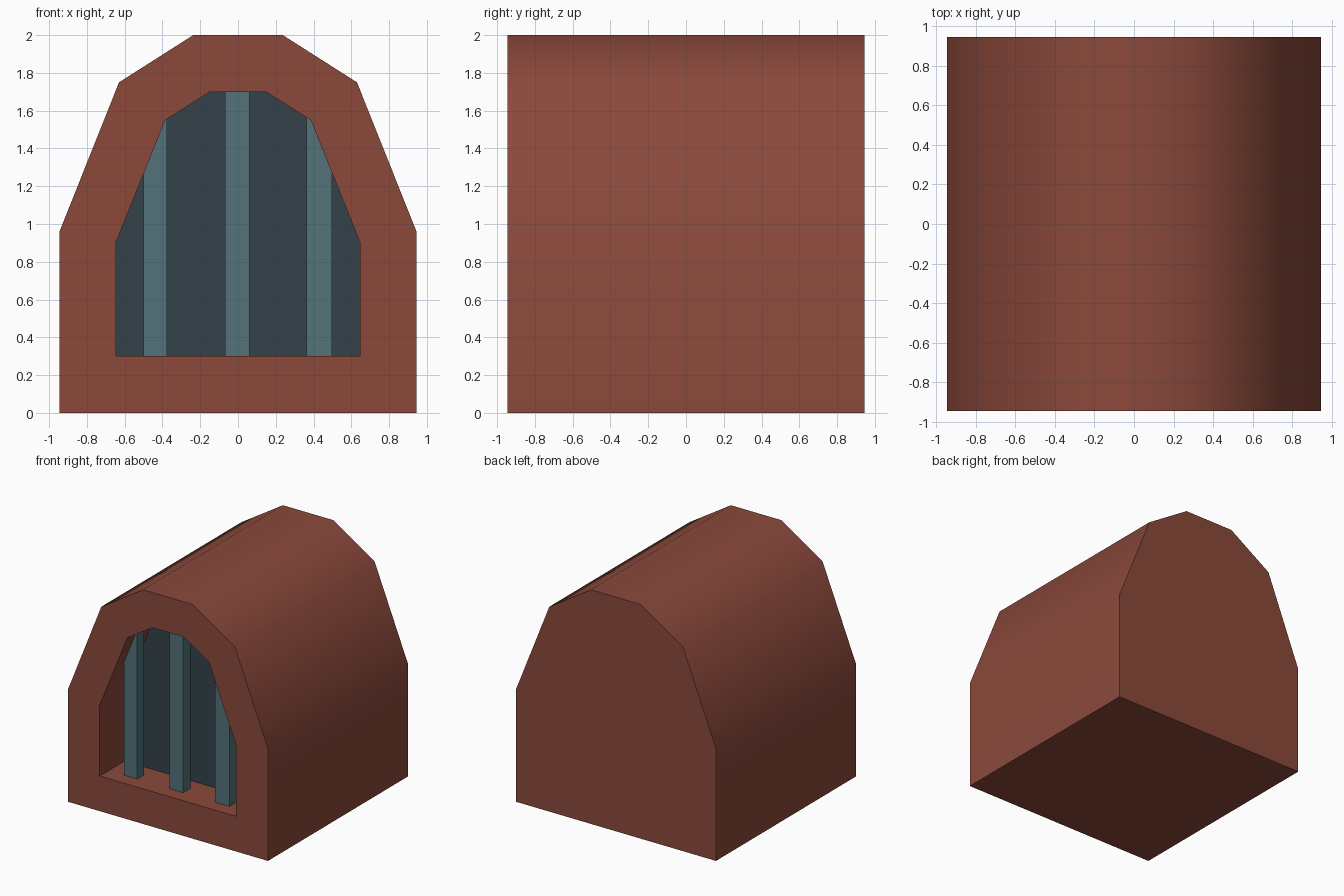
import bpy, bmesh, math

if "Cube" in bpy.data.objects:
    bpy.data.objects.remove(bpy.data.objects["Cube"])


def srgb(r, g, b):
    f = lambda c: c / 12.92 if c <= 0.04045 else ((c + 0.055) / 1.055) ** 2.4
    return (f(r / 255), f(g / 255), f(b / 255), 1.0)


def material(name, rgb):
    m = bpy.data.materials.new(name)
    m.diffuse_color = srgb(*rgb)
    m.use_nodes = True
    m.node_tree.nodes["Principled BSDF"].inputs["Base Color"].default_value = m.diffuse_color
    return m


brick = material("brick red", (139, 73, 59))
dark = material("dark slate", (52, 66, 73))
steel = material("teal steel", (82, 114, 121))

HALF = 0.945
DEPTH = 0.335


def arch(right_side):
    """Mirror the right half of an arch, listed bottom to top."""
    return right_side + [(-x, z) for x, z in reversed(right_side)]


outer = arch([(HALF, 0), (HALF, 0.96), (0.63, 1.75), (0.237, 2.0)])
inner = arch([(0.645, 0.3), (0.645, 0.905), (0.385, 1.55), (0.148, 1.7)])


def make_object(name, bm, mats):
    bmesh.ops.recalc_face_normals(bm, faces=bm.faces)
    mesh = bpy.data.meshes.new(name)
    bm.to_mesh(mesh)
    bm.free()
    for m in mats:
        mesh.materials.append(m)
    ob = bpy.data.objects.new(name, mesh)
    bpy.context.collection.objects.link(ob)
    return ob


# Arched body: back cap, outer skin, front frame, recess walls, recess back
bm = bmesh.new()
loops = [[bm.verts.new((x, y, z)) for x, z in profile]
         for profile, y in ((outer, HALF), (outer, -HALF),
                            (inner, -HALF), (inner, -HALF + DEPTH))]
bm.faces.new(loops[0])
for a, b in zip(loops, loops[1:]):
    for i in range(len(a)):
        j = (i + 1) % len(a)
        bm.faces.new((a[i], a[j], b[j], b[i]))
bm.faces.new(loops[-1]).material_index = 1
body = make_object("arched_body", bm, [brick, dark])
bpy.ops.object.select_all(action='DESELECT')
body.select_set(True)
bpy.context.view_layer.objects.active = body
bpy.ops.object.shade_smooth_by_angle(angle=math.radians(45))


# Upright bars, with ends sunk into the frame
def bar(name, x0, x1, top):
    bm = bmesh.new()
    bmesh.ops.create_cube(bm, size=1)
    y0, y1, z0 = -0.825, -0.73, 0.28
    for v in bm.verts:
        v.co = (x1 if v.co.x > 0 else x0,
                y1 if v.co.y > 0 else y0,
                top if v.co.z > 0 else z0)
    make_object(name, bm, [steel])


bar("left_bar", -0.5, -0.375, 1.58)
bar("middle_bar", -0.07, 0.06, 1.72)
bar("right_bar", 0.362, 0.497, 1.58)
